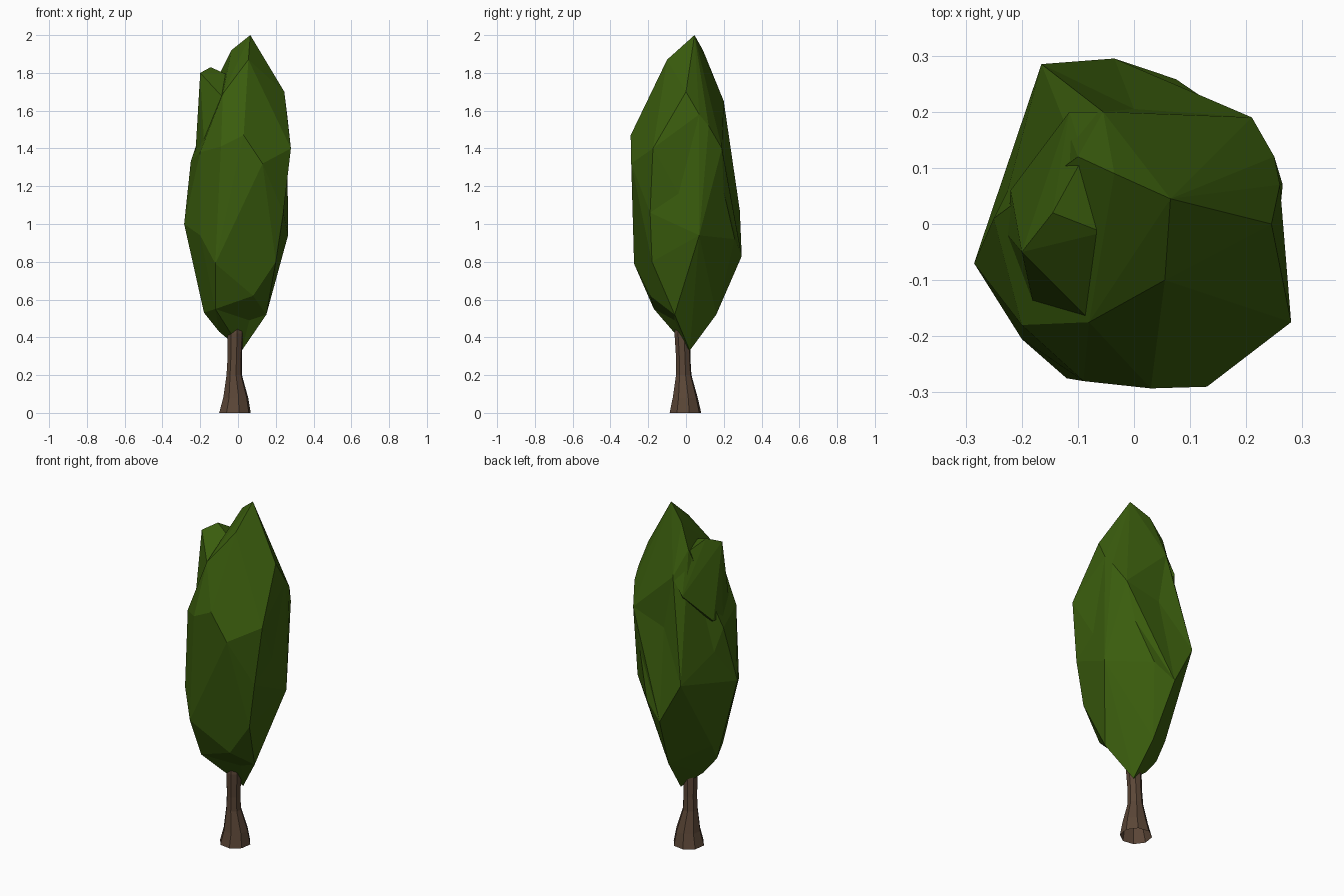
import bpy, bmesh, math
from mathutils import Vector
from mathutils.geometry import intersect_point_line

if "Cube" in bpy.data.objects:
    bpy.data.objects.remove(bpy.data.objects["Cube"])


def material(name, color):
    m = bpy.data.materials.new(name)
    m.diffuse_color = (*color, 1)
    m.use_nodes = True
    m.node_tree.nodes["Principled BSDF"].inputs["Base Color"].default_value = m.diffuse_color
    return m


def finish(name, bm, mat):
    bmesh.ops.recalc_face_normals(bm, faces=bm.faces[:])
    me = bpy.data.meshes.new(name)
    bm.to_mesh(me)
    bm.free()
    me.materials.append(mat)
    ob = bpy.data.objects.new(name, me)
    bpy.context.collection.objects.link(ob)
    return ob


def edge_distance(e, p):
    a, b = (v.co for v in e.verts)
    q, t = intersect_point_line(p, a, b)
    t = min(max(t, .2), .8)
    return (a.lerp(b, t) - p).length


def faceted_clump(name, points, mat, dents=()):
    """Convex low-poly clump; each dent splits the nearest edge and moves it in."""
    bm = bmesh.new()
    for p in points:
        bm.verts.new(p)
    bmesh.ops.convex_hull(bm, input=bm.verts[:])
    loose = [v for v in bm.verts if not v.link_faces]
    bmesh.ops.delete(bm, geom=loose, context='VERTS')
    for d in map(Vector, dents):
        e = min(bm.edges, key=lambda e: edge_distance(e, d))
        tips = [v for f in e.link_faces for v in f.verts if v not in e.verts]
        mid = bmesh.utils.edge_split(e, e.verts[0], .5)[1]
        for v in tips:
            bmesh.ops.connect_verts(bm, verts=[mid, v])
        mid.co = d
    bmesh.ops.dissolve_limit(bm, angle_limit=math.radians(4),
                             verts=bm.verts[:], edges=bm.edges[:])
    return finish(name, bm, mat)


green = material("leaf_green", (0.042, 0.108, 0.004))
brown = material("bark_brown", (0.105, 0.062, 0.038))

# Foliage: tall tapered clump, from bottom tip to crown
lower = [
    (.02, .02, .33), (-.10, -.02, .43),
    (-.18, -.03, .53), (-.12, -.17, .55), (.08, -.19, .62), (.15, -.06, .52),
    (.0, .16, .52), (-.19, .03, .63), (-.12, -.275, .79), (-.2, -.205, .94),
    (-.285, -.07, 1.0), (-.035, .295, .83), (-.165, .285, 1.07),
    (.075, .258, .92), (.265, .07, .94), (.20, -.18, .80), (.24, -.19, 1.06),
]
upper = [
    (.13, -.29, 1.32), (.03, -.293, 1.47), (-.09, -.28, 1.41),
    (-.2, -.18, 1.38), (-.25, .01, 1.33), (.28, -.175, 1.4),
    (.26, .07, 1.58), (.25, .12, 1.52), (.21, .19, 1.4), (.245, 0, 1.7),
    (.14, .08, 1.77), (-.115, .2, 1.5), (-.055, .2, 1.65), (-.1, .12, 1.79),
    (-.08, -.175, 1.69), (.055, -.1, 1.87), (-.035, .09, 1.92), (.065, .045, 2.0),
]
foliage = faceted_clump("foliage", lower + upper, green, dents=[
    (.0, .205, 1.34), (.16, .2, 1.17), (.25, -.04, 1.16), (-.225, .06, 1.2),
    (.06, -.06, .49), (-.195, -.1, .74), (-.14, .2, 1.34)])

# Side tuft: upright lobe at the upper left, running down the back, fused to the crown
tuft = faceted_clump("foliage_tuft", [
    (-.2, -.05, 1.8), (-.145, .02, 1.83), (-.055, -.015, 1.79),
    (-.15, -.085, 1.7), (-.09, .12, 1.77), (-.2, -.05, 1.48),
    (-.22, .06, 1.38), (-.05, 0, 1.3), (-.18, -.14, 1.43), (-.08, -.17, 1.67),
    (-.055, .2, 1.64), (-.115, .2, 1.55), (-.225, -.02, 1.38)], green)
fuse = foliage.modifiers.new("fuse_tuft", 'BOOLEAN')
fuse.operation = 'UNION'
fuse.solver = 'EXACT'
fuse.object = tuft
bpy.context.view_layer.update()
fused = bpy.data.meshes.new_from_object(
    foliage.evaluated_get(bpy.context.evaluated_depsgraph_get()))
foliage.modifiers.clear()
foliage.data = fused
bpy.data.objects.remove(tuft)

# Trunk: eight-sided, flared at the root; rings are (z, x, y, radius)
SIDES = 8
bm = bmesh.new()
rings = []
for z, cx, cy, r in [(0, -.016, -.003, .086), (.08, -.012, -.004, .068),
                     (.2, -.02, -.012, .042), (.28, -.018, -.014, .039),
                     (.42, -.014, -.02, .042), (.6, -.01, -.01, .03)]:
    rings.append([bm.verts.new((cx + r * math.cos(a), cy + r * math.sin(a), z))
                  for a in (math.tau * (i + .3) / SIDES for i in range(SIDES))])
for lo, hi in zip(rings, rings[1:]):
    for i in range(SIDES):
        j = (i + 1) % SIDES
        bm.faces.new((lo[i], lo[j], hi[j], hi[i]))
finish("trunk", bm, brown)
